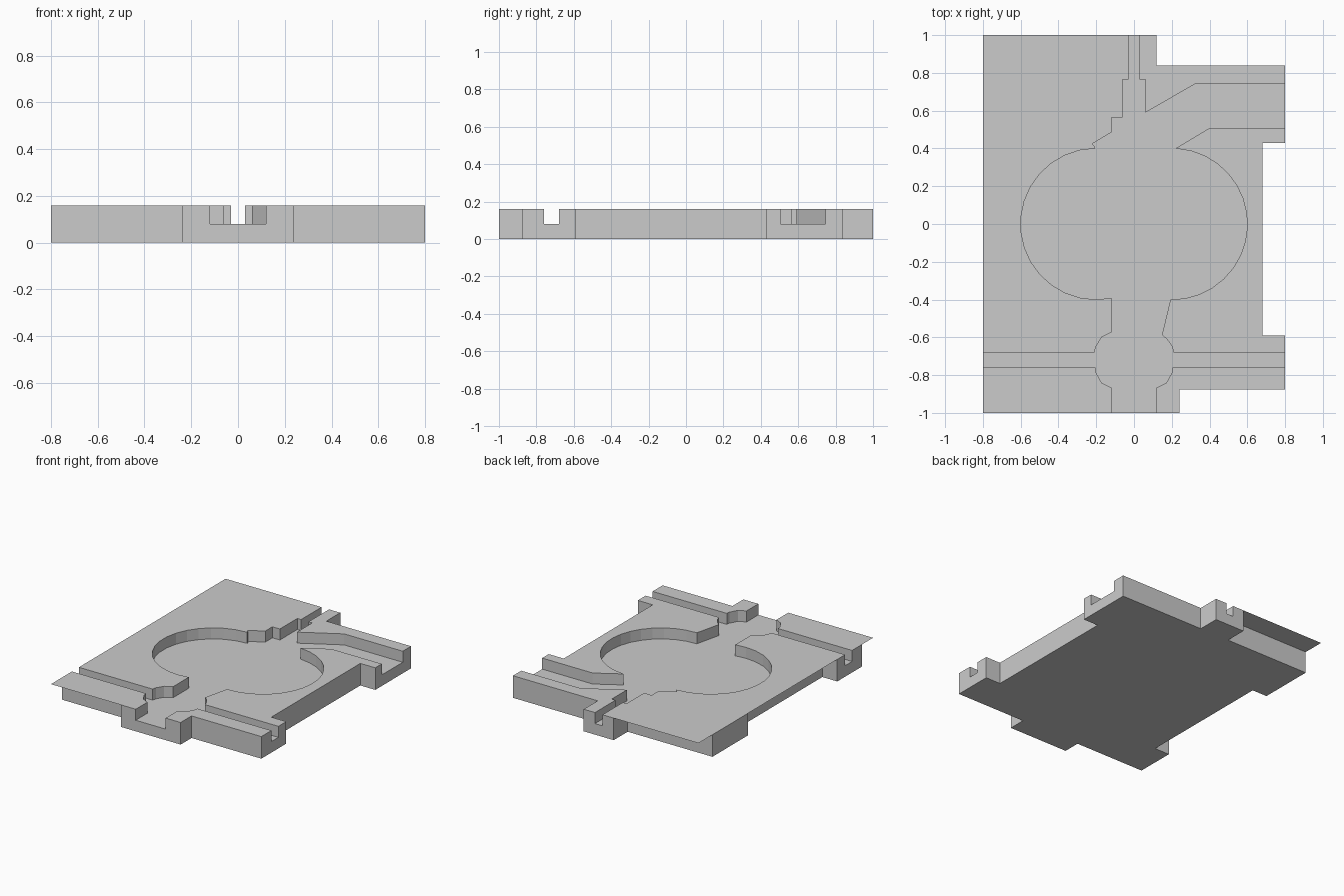
import bpy
import bmesh
from math import cos, sin, radians

cube = bpy.data.objects.get("Cube")
if cube:
    bpy.data.objects.remove(cube, do_unlink=True)

TOP, FLOOR = 0.16, 0.08

grey = bpy.data.materials.new("light_grey")
grey.use_nodes = True
colour = (0.6, 0.6, 0.6, 1)
grey.diffuse_color = colour
bsdf = next(n for n in grey.node_tree.nodes if n.type == 'BSDF_PRINCIPLED')
bsdf.inputs["Base Color"].default_value = colour


def plate(name, outline, z0, z1=None):
    """Flat outline at z0, raised to z1 when given."""
    bm = bmesh.new()
    face = bm.faces.new([bm.verts.new((x, y, z0)) for x, y in outline])
    if z1 is not None:
        raised = bmesh.ops.extrude_face_region(bm, geom=[face])["geom"]
        verts = [v for v in raised if isinstance(v, bmesh.types.BMVert)]
        bmesh.ops.translate(bm, verts=verts, vec=(0, 0, z1 - z0))
        bmesh.ops.recalc_face_normals(bm, faces=bm.faces)
    mesh = bpy.data.meshes.new(name)
    bm.to_mesh(mesh)
    bm.free()
    mesh.materials.append(grey)
    obj = bpy.data.objects.new(name, mesh)
    bpy.context.collection.objects.link(obj)
    return obj


def arc(cx, start, end, steps=16, r=0.4):
    angles = [radians(start + (end - start) * i / steps) for i in range(steps + 1)]
    return [(cx + r * cos(a), r * sin(a)) for a in angles]


def rect(x0, x1, y0, y1):
    return [(x0, y0), (x1, y0), (x1, y1), (x0, y1)]


# Base block, symmetric with stepped sides
half = [(0.24, -1), (0.24, -0.875), (0.8, -0.875), (0.8, -0.59), (0.68, -0.59),
        (0.68, 0.43), (0.8, 0.43), (0.8, 0.84), (0.12, 0.84), (0.12, 1)]
base = plate("base_block", half + [(-x, y) for x, y in reversed(half)], 0, TOP)

# Recess outline: back slot, pool, front passage with side grooves, side channel
back_left = [(-0.03, 1.1), (-0.03, 0.765), (-0.06, 0.765), (-0.06, 0.565),
             (-0.12, 0.565), (-0.12, 0.485), (-0.22, 0.425), (-0.205, 0.405)]
front_lower = [(0.9, -0.76), (0.205, -0.76), (0.202, -0.785), (0.172, -0.84),
               (0.12, -0.866), (0.12, -1.1)]
front_left = [(-0.12, -0.573), (-0.172, -0.6), (-0.202, -0.65), (-0.21, -0.68), (-0.9, -0.68)]
front_right = [(0.9, -0.68), (0.21, -0.68), (0.202, -0.65), (0.175, -0.61), (0.148, -0.587)]
side_channel = [(0.22, 0.4), (0.395, 0.505), (0.9, 0.505), (0.9, 0.745), (0.33, 0.745),
                (0.06, 0.59), (0.06, 0.765), (0.03, 0.765), (0.03, 1.1)]
recess = (back_left + arc(-0.2, 91, 281.5) + front_left
          + [(-x, y) for x, y in front_lower] + front_lower[::-1]
          + front_right + arc(0.2, -91, 86) + side_channel)
cutter = plate("recess_cutter", recess, FLOOR, TOP + 0.1)
cutter.hide_render = True

cut = base.modifiers.new("recess", 'BOOLEAN')
cut.operation = 'DIFFERENCE'
cut.solver = 'EXACT'
cut.object = cutter
bpy.context.view_layer.objects.active = base
bpy.ops.object.modifier_apply(modifier=cut.name)
bpy.data.objects.remove(cutter, do_unlink=True)

# Paper-thin top sheets overhanging the steps on the model's right
plate("front_overhang", rect(-0.8, -0.24, -1, -0.875), TOP)
plate("side_overhang", rect(-0.8, -0.68, -0.59, 0.43), TOP)
plate("back_overhang", rect(-0.8, -0.12, 0.84, 1), TOP)
